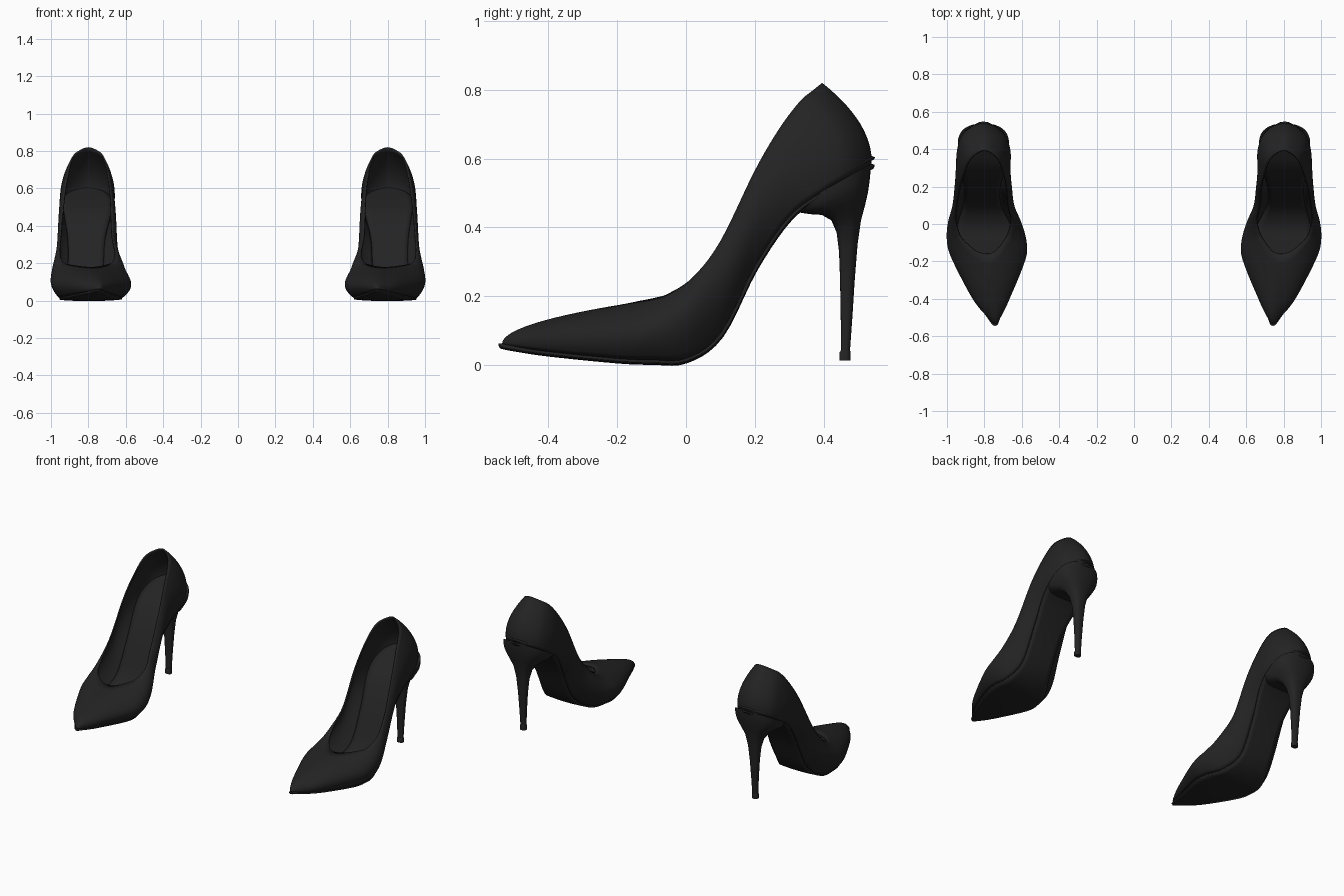
import bpy, bmesh, math
from mathutils import Vector

if "Cube" in bpy.data.objects:
    bpy.data.objects.remove(bpy.data.objects["Cube"])

black = bpy.data.materials.new("black_leather")
black.diffuse_color = (0.017, 0.017, 0.017, 1)
black.use_nodes = True
black.node_tree.nodes["Principled BSDF"].inputs["Base Color"].default_value = black.diffuse_color

# Stations from toe to heel: y, z, outer x, inner x
SOLE_EDGE = [(-.535, .060, .743, .743), (-.50, .053, .78, .718), (-.40, .038, .848, .683),
             (-.20, .018, .935, .622), (-.10, .014, .955, .625), (0, .018, .945, .66),
             (.10, .090, .915, .71), (.20, .285, .91, .712), (.30, .43, .93, .68),
             (.40, .505, .94, .667), (.49, .556, .905, .703), (.54, .582, .805, .805)]
RIM = [(-.16, .180, .785, .785), (-.157, .181, .81, .765), (-.14, .185, .85, .735),
       (-.09, .195, .91, .695), (-.05, .208, .937, .672), (.02, .255, .955, .655),
       (.10, .36, .95, .672), (.20, .565, .93, .68), (.27, .685, .91, .695),
       (.33, .765, .888, .715), (.37, .799, .855, .745), (.396, .82, .80, .80)]
# Widest line of the upper: y, outer x, inner x
BULGE = [(-.49, .743, .743), (-.465, .79, .71), (-.385, .868, .662), (-.19, .973, .580),
         (-.095, .998, .576), (0, .99, .606), (.10, .96, .652), (.20, .952, .663),
         (.295, .952, .661), (.39, .945, .662), (.475, .91, .70), (.525, .805, .805)]
SUB = 5


def ring(stations):
    """Smooth closed loop: toe, outer side, heel, inner side."""
    p = [Vector((xo, y, z)) for y, z, xo, xi in stations]
    p += [Vector((xi, y, z)) for y, z, xo, xi in stations[-2:0:-1]]
    n, out = len(p), []
    for i in range(n):
        a, b, c, d = p[i - 1], p[i], p[(i + 1) % n], p[(i + 2) % n]
        for k in range(SUB):
            t = k / SUB
            out.append(b + .5 * t * (c - a + t * (2 * a - 5 * b + 4 * c - d
                                                  + t * (3 * (b - c) + d - a))))
    return out


def make(name, rows, cyclic, thickness=0, caps=False, angle=40):
    """Skin rows of points, then thicken and mirror to the other shoe."""
    bm = bmesh.new()
    vs = [[bm.verts.new(p) for p in r] for r in rows]
    n = len(rows[0])
    for lo, hi in zip(vs, vs[1:]):
        for i in range(n if cyclic else n - 1):
            j = (i + 1) % n
            bm.faces.new((lo[i], lo[j], hi[j], hi[i]))
    if caps:
        bm.faces.new(vs[0][::-1])
        bm.faces.new(vs[-1])
    bmesh.ops.remove_doubles(bm, verts=bm.verts, dist=.0002)
    if caps:
        bmesh.ops.recalc_face_normals(bm, faces=bm.faces)
    me = bpy.data.meshes.new(name)
    bm.to_mesh(me)
    bm.free()
    me.materials.append(black)
    ob = bpy.data.objects.new(name, me)
    bpy.context.collection.objects.link(ob)
    bpy.ops.object.select_all(action='DESELECT')
    ob.select_set(True)
    bpy.context.view_layer.objects.active = ob
    bpy.ops.object.shade_smooth_by_angle(angle=math.radians(angle))
    if thickness:
        m = ob.modifiers.new("thickness", 'SOLIDIFY')
        m.thickness, m.offset = thickness, -1
    m = ob.modifiers.new("pair", 'MIRROR')
    m.use_mirror_merge = False
    return ob


# Upper: curved wall from the sole edge through the bulge to the rim
bulge = [(m[0], b[1] + .35 * (t[1] - b[1]), m[1], m[2])
         for b, m, t in zip(SOLE_EDGE, BULGE, RIM)]
low, mid, top = ring(SOLE_EDGE), ring(bulge), ring(RIM)
T = .35
rows = []
for k in range(15):
    t = k / 14
    row = []
    for b, m, r in zip(low, mid, top):
        c = (m - (1 - T) ** 2 * b - T * T * r) / (2 * T * (1 - T))
        row.append((1 - t) ** 2 * b + 2 * t * (1 - t) * c + t * t * r)
    rows.append(row)
make("upper", rows, True, .008)


def bed(scale, dz, sag, y_min=-9):
    """Strips across the sole edge, from the outer to the inner side."""
    n, across = len(low), 8
    out = [[] for _ in range(across + 1)]
    for i in range(n // 2 + 1):
        a, b = low[i], low[-i % n]
        if a.y < y_min:
            continue
        c = (a + b) / 2
        for k in range(across + 1):
            s = 1 - 2 * k / across
            p = c + (a - b) / 2 * s * scale
            y = p.y if p.y < .45 else .45 + (p.y - .45) * scale
            out[k].append(Vector((p.x, y, p.z + dz - sag * (1 - s * s))))
    return out


make("sole", bed(.985, .002, .006), False, .01)
make("insole", bed(.98, .026, .002, -.36), False, .012)

# Heel: D-shaped sections (front y, back y, half width, front z, back z)
HEEL = [(.32, .537, .137, .462, .585), (.335, .537, .135, .442, .565),
        (.362, .534, .126, .438, .535), (.395, .529, .108, .436, .50),
        (.423, .521, .082, .42, .465), (.438, .509, .055, .385, .42),
        (.445, .499, .038, .33, .35), (.448, .491, .028, .25, .25),
        (.450, .484, .021, .14, .14), (.451, .477, .017, .042, .042)]
TIP = [(.451, .477, .017, .042, .042), (.446, .479, .019, .036, .036),
       (.446, .479, .019, .012, .012)]


def d_rows(sections, cx=.805, n=32):
    out = []
    for yf, yb, hw, zf, zb in sections:
        row = []
        for i in range(n):
            a = 2 * math.pi * i / n
            c, s = math.cos(a), math.sin(a)
            e = .85 if s > 0 else .5
            x = math.copysign(abs(c) ** e, c) * hw
            v = math.copysign(abs(s) ** e, s) * .5 + .5
            row.append(Vector((cx + x, yf + (yb - yf) * v, zf + (zb - zf) * v)))
        out.append(row)
    return out


make("heel", d_rows(HEEL), True, caps=True)
make("heel_tip", d_rows(TIP), True, caps=True)
